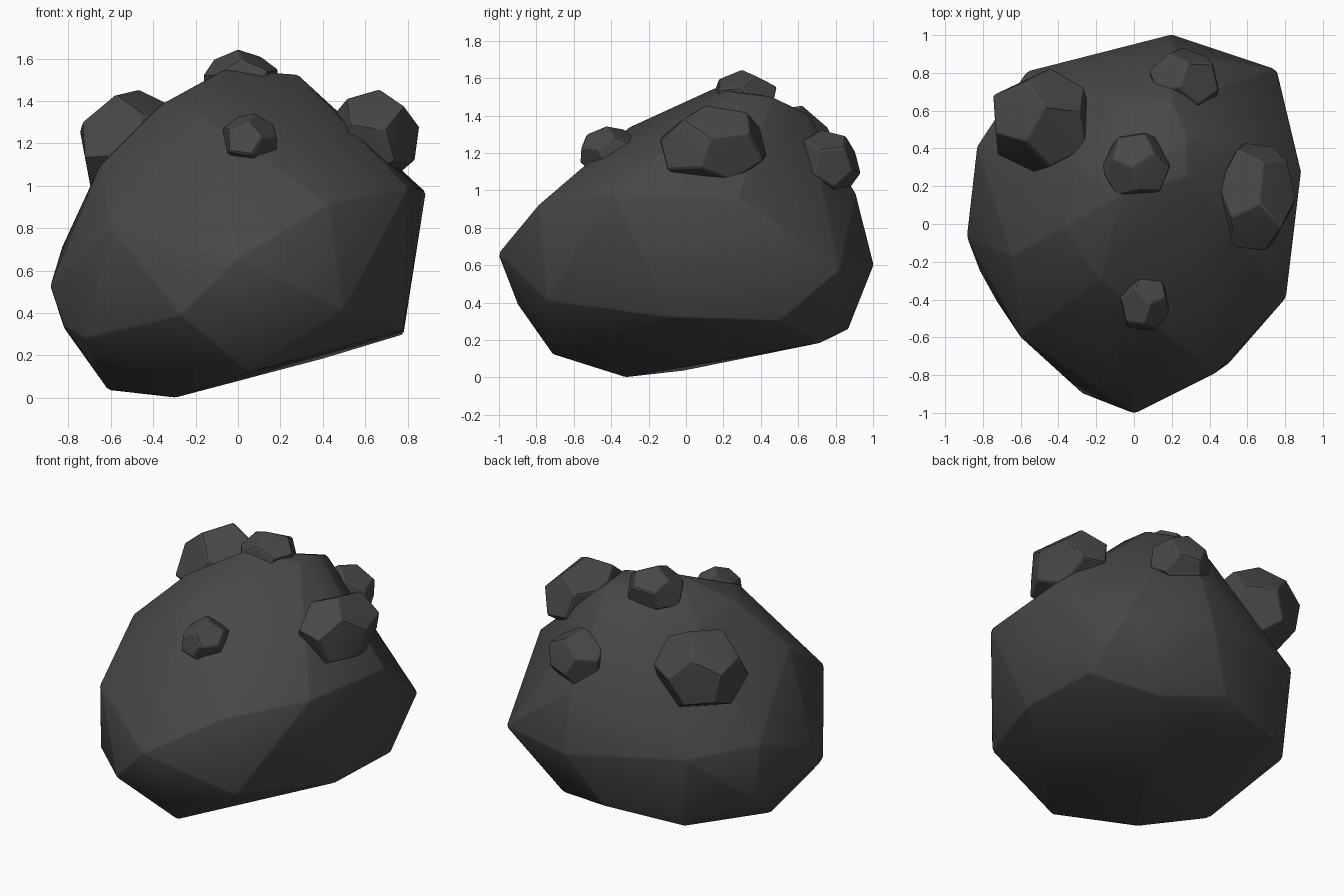
import bpy, bmesh, math, random
from mathutils import Euler

if "Cube" in bpy.data.objects:
    bpy.data.objects.remove(bpy.data.objects["Cube"])

random.seed(4)
stone = bpy.data.materials.new("dark stone")
stone.diffuse_color = (0.064, 0.064, 0.064, 1)
stone.use_nodes = True
stone.node_tree.nodes["Principled BSDF"].inputs["Base Color"].default_value = stone.diffuse_color


def make_hull(name, points, bevel, angle):
    """Faceted stone: convex hull of a few corners, edges slightly worn."""
    bm = bmesh.new()
    for p in points:
        bm.verts.new(p)
    bmesh.ops.convex_hull(bm, input=bm.verts)
    bmesh.ops.delete(bm, geom=[v for v in bm.verts if not v.link_faces], context='VERTS')
    bmesh.ops.dissolve_limit(bm, angle_limit=math.radians(4), verts=bm.verts, edges=bm.edges)
    bmesh.ops.recalc_face_normals(bm, faces=bm.faces)
    me = bpy.data.meshes.new(name)
    bm.to_mesh(me)
    bm.free()
    me.materials.append(stone)
    ob = bpy.data.objects.new(name, me)
    bpy.context.collection.objects.link(ob)
    mod = ob.modifiers.new("worn edges", 'BEVEL')
    mod.width, mod.segments, mod.limit_method = bevel, 1, 'ANGLE'
    mod.angle_limit = math.radians(12)
    bpy.context.view_layer.objects.active = ob
    ob.select_set(True)
    bpy.ops.object.modifier_apply(modifier=mod.name)
    bpy.ops.object.shade_smooth_by_angle(angle=math.radians(angle))
    ob.select_set(False)
    return ob


# Main boulder: corners from the underside up to the crown
underside = [(-.30, -.33, 0), (-.61, -.02, .035), (.05, -.71, .12), (.40, .72, .185),
             (0, .87, .26), (-.50, .72, .20), (-.72, -.42, .28), (-.82, .42, .33),
             (-.82, -.24, .34)]
girth = [(0, -1.005, .66), (-.27, -.90, .39), (.50, -.74, .41), (.78, -.08, .32),
         (.78, .50, .30), (.755, .82, .57), (.20, 1.005, .60), (-.885, -.07, .53),
         (-.83, .41, .71), (-.60, -.60, .80), (.885, .28, .97)]
crown = [(-.565, .81, .69), (.22, .91, .98), (.805, -.39, .99), (.43, -.79, .92),
         (-.65, -.17, 1.10), (-.37, -.02, 1.38), (-.30, .32, 1.38), (-.18, -.30, 1.34),
         (-.06, .16, 1.55), (.28, .46, 1.50), (.28, .25, 1.525), (.30, .02, 1.40),
         (.20, .65, 1.41), (-.06, .64, 1.35)]
make_hull("boulder", underside + girth + crown, .01, 32)


# Small stones lodged in the upper surface
def nodule(name, centre, size, turn):
    bm = bmesh.new()
    bmesh.ops.create_icosphere(bm, subdivisions=1, radius=1)
    rot = Euler(turn).to_matrix()
    # corners at the face centres give a chunky, broad-faced pebble
    pts = [rot @ (f.calc_center_median() * random.uniform(.95, 1.05)) for f in bm.faces]
    bm.free()
    # fit the turned shape to the wanted half sizes
    for i in range(3):
        lo, hi = min(p[i] for p in pts), max(p[i] for p in pts)
        for p in pts:
            p[i] = centre[i] + size[i] * (2 * (p[i] - lo) / (hi - lo) - 1)
    make_hull(name, pts, .007, 20)


nodule("left_nodule", (-.49, .55, 1.185), (.255, .275, .27), (.4, .3, .2))
nodule("right_nodule", (.635, .145, 1.225), (.22, .285, .23), (.2, .7, .5))
nodule("top_nodule", (.015, .315, 1.49), (.18, .17, .155), (.6, .1, .9))
nodule("back_nodule", (.265, .75, 1.135), (.185, .185, .19), (.1, .5, .3))
nodule("front_nodule", (.05, -.41, 1.21), (.135, .155, .135), (.8, .3, .6))
